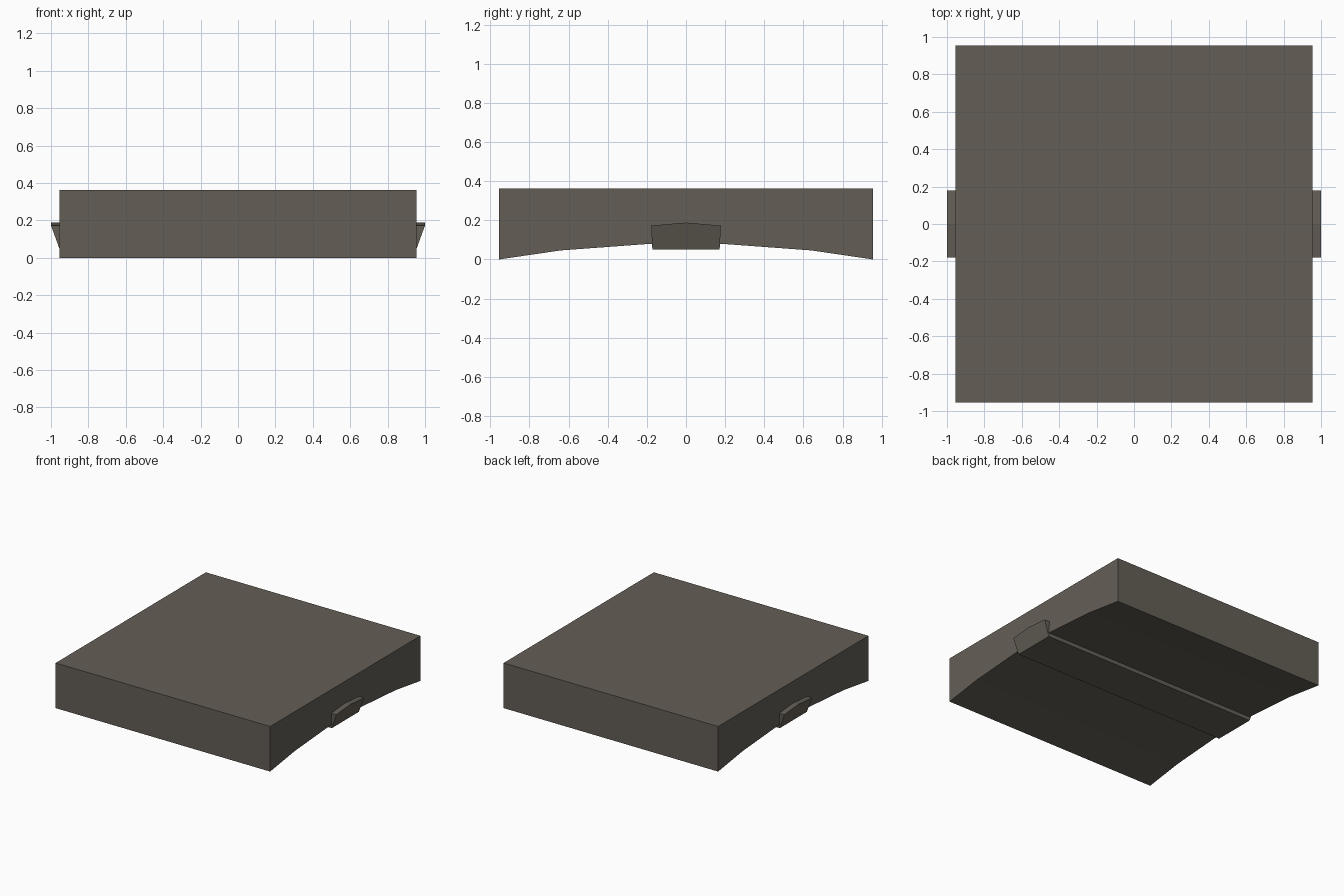
import bpy, bmesh

if "Cube" in bpy.data.objects:
    bpy.data.objects.remove(bpy.data.objects["Cube"])

stone = bpy.data.materials.new("dark warm grey")
stone.diffuse_color = (0.127, 0.114, 0.093, 1)
stone.use_nodes = True
stone.node_tree.nodes["Principled BSDF"].inputs["Base Color"].default_value = stone.diffuse_color


def prism(name, profile, half_len):
    """Extrude a (y, z) profile along x; half_len(z) gives the end position."""
    bm = bmesh.new()
    left = [bm.verts.new((-half_len(z), y, z)) for y, z in profile]
    right = [bm.verts.new((half_len(z), y, z)) for y, z in profile]
    n = len(profile)
    bm.faces.new(left)
    bm.faces.new(right)
    for i in range(n):
        j = (i + 1) % n
        bm.faces.new((left[i], left[j], right[j], right[i]))
    bmesh.ops.recalc_face_normals(bm, faces=bm.faces)
    mesh = bpy.data.meshes.new(name)
    bm.to_mesh(mesh)
    bm.free()
    mesh.materials.append(stone)
    obj = bpy.data.objects.new(name, mesh)
    bpy.context.collection.objects.link(obj)
    return obj


def mirrored(half):
    """Complete a half profile by mirroring it over y = 0."""
    return half + [(-y, z) for y, z in reversed(half) if y]


# slab with a shallow faceted arch underneath
prism("arch_slab",
      mirrored([(0.955, 0.363), (0.955, 0.0), (0.64, 0.046), (0.178, 0.08)]),
      lambda z: 0.955)

# keystone running right through, its ends flaring outward towards the top
prism("keystone",
      mirrored([(0.0, 0.188), (0.178, 0.173), (0.172, 0.05)]),
      lambda z: 0.955 + 0.045 * min(1, (z - 0.05) / 0.123))
